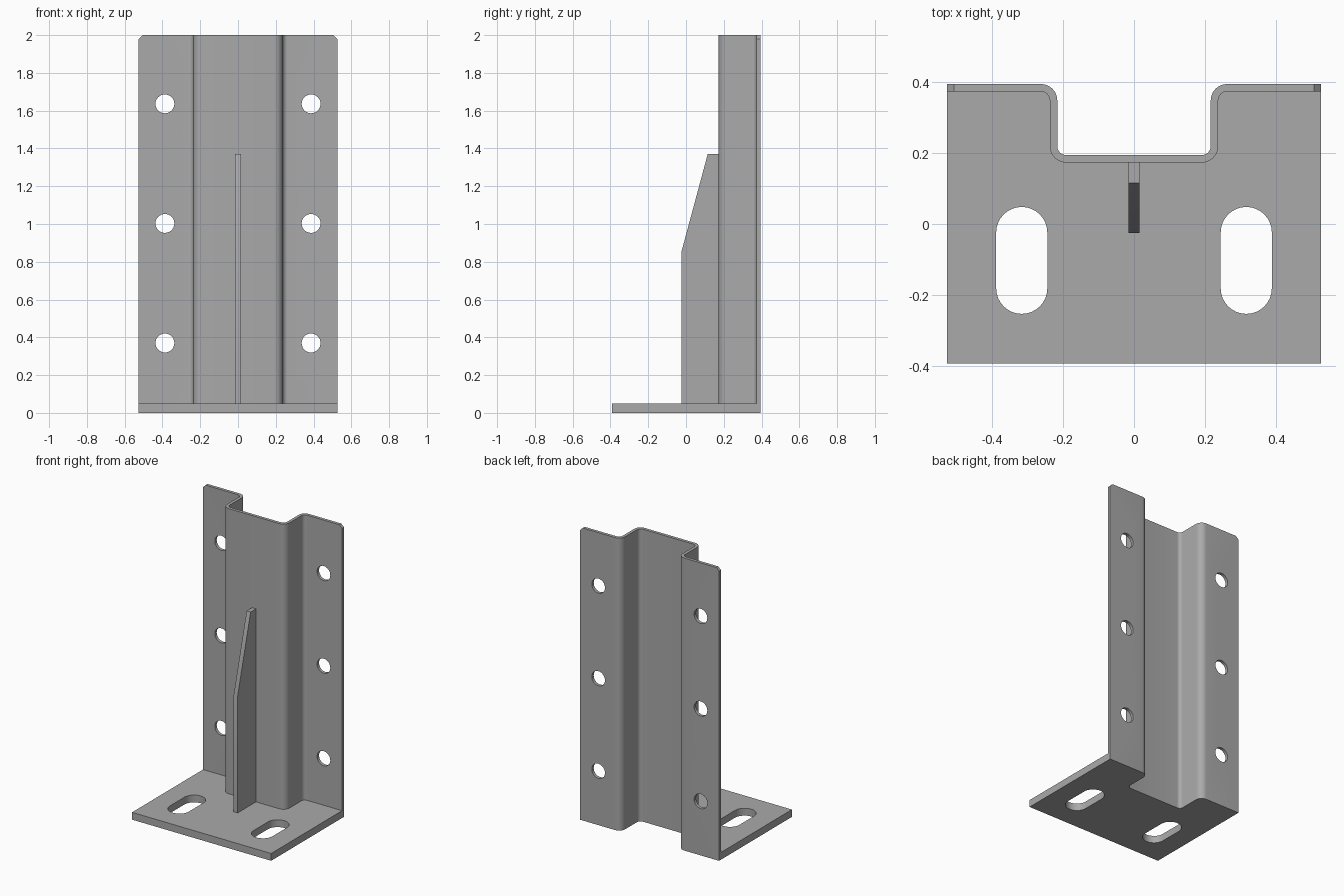
import bpy, bmesh, math
from mathutils import Vector

cube = bpy.data.objects.get("Cube")
if cube:
    bpy.data.objects.remove(cube, do_unlink=True)

steel = bpy.data.materials.new("grey_steel")
steel.use_nodes = True
STEEL = (0.4, 0.4, 0.4, 1)
steel.diffuse_color = STEEL
steel.node_tree.nodes["Principled BSDF"].inputs["Base Color"].default_value = STEEL

AXES = {"x": (Vector((0, 1, 0)), Vector((0, 0, 1)), Vector((1, 0, 0))),
        "y": (Vector((1, 0, 0)), Vector((0, 0, 1)), Vector((0, 1, 0))),
        "z": (Vector((1, 0, 0)), Vector((0, 1, 0)), Vector((0, 0, 1)))}


def prism(name, outline, axis, start, end):
    """Extrude a flat outline along an axis."""
    u, v, w = AXES[axis]
    bm = bmesh.new()
    face = bm.faces.new([bm.verts.new(u * a + v * b + w * start) for a, b in outline])
    extruded = bmesh.ops.extrude_face_region(bm, geom=[face])["geom"]
    moved = [g for g in extruded if isinstance(g, bmesh.types.BMVert)]
    bmesh.ops.translate(bm, verts=moved, vec=w * (end - start))
    bmesh.ops.recalc_face_normals(bm, faces=bm.faces)
    mesh = bpy.data.meshes.new(name)
    bm.to_mesh(mesh)
    bm.free()
    mesh.materials.append(steel)
    obj = bpy.data.objects.new(name, mesh)
    bpy.context.collection.objects.link(obj)
    return obj


def arc(cx, cy, r, a0, a1, steps=8):
    return [(cx + r * math.cos(math.radians(a0 + (a1 - a0) * i / steps)),
             cy + r * math.sin(math.radians(a0 + (a1 - a0) * i / steps)))
            for i in range(steps + 1)]


def activate(obj):
    bpy.ops.object.select_all(action="DESELECT")
    obj.select_set(True)
    bpy.context.view_layer.objects.active = obj


def cut(obj, cutters):
    activate(obj)
    for c in cutters:
        c.hide_render = True
        mod = obj.modifiers.new("cut", "BOOLEAN")
        mod.operation, mod.solver, mod.object = "DIFFERENCE", "EXACT", c
        bpy.ops.object.modifier_apply(modifier=mod.name)
        bpy.data.objects.remove(c, do_unlink=True)


# Key dimensions
HALF_W, FRONT, BACK = 0.526, -0.393, 0.394
SHEET, HEIGHT, PLATE = 0.021, 2.0, 0.05
SIDE, WEB = 0.237, 0.173
R_IN, R_OUT = 0.025, 0.046


def mirrored(half):
    """Left half of a line plus its mirror image."""
    return half + [(-x, y) for x, y in reversed(half)]


# Front and back lines of the bent sheet
flange = BACK - SHEET
front_line = mirrored([(-HALF_W, flange)]
                      + arc(-SIDE - R_IN, flange - R_IN, R_IN, 90, 0)
                      + arc(-SIDE + R_OUT, WEB + R_OUT, R_OUT, 180, 270))
back_line = mirrored([(-HALF_W, BACK)]
                     + arc(-SIDE - R_IN, flange - R_IN, R_OUT, 90, 0)
                     + arc(-SIDE + R_OUT, WEB + R_OUT, R_IN, 180, 270))

# Upright bent sheet, with clipped top corners and bolt holes
upright = prism("upright_channel", front_line + back_line[::-1], "z", 0, HEIGHT)
cutters = []
for s in (-1, 1):
    x, c = s * HALF_W, s * 0.02
    corner = [(x - c, HEIGHT), (x - c, HEIGHT + 0.1), (x + c, HEIGHT + 0.1),
              (x + c, HEIGHT - 0.02), (x, HEIGHT - 0.02)]
    cutters.append(prism("corner_cutter", corner, "y", 0.3, 0.5))
    for z in (0.37, 1.003, 1.636):
        circle = arc(s * 0.387, z, 0.05, 0, 360, 32)[:-1]
        cutters.append(prism("hole_cutter", circle, "y", 0.3, 0.5))
cut(upright, cutters)

# Base plate, fitted to the upright, with two long slots
base = prism("base_plate", [(-HALF_W, FRONT)] + front_line + [(HALF_W, FRONT)], "z", 0, PLATE)
slots = []
for s in (-1, 1):
    x, r = s * 0.316, 0.072
    outline = arc(x, 0.048 - r, r, 0, 180, 16) + arc(x, -0.253 + r, r, 180, 360, 16)
    slots.append(prism("slot_cutter", outline, "z", -0.1, 0.2))
cut(base, slots)

# Central stiffening rib
rib = prism("stiffening_rib", [(-0.025, PLATE), (WEB, PLATE), (WEB, 1.37),
                               (0.115, 1.37), (-0.025, 0.85)], "x", -0.015, 0.015)

for obj in (upright, base, rib):
    activate(obj)
    bpy.ops.object.shade_smooth_by_angle(angle=math.radians(30))
